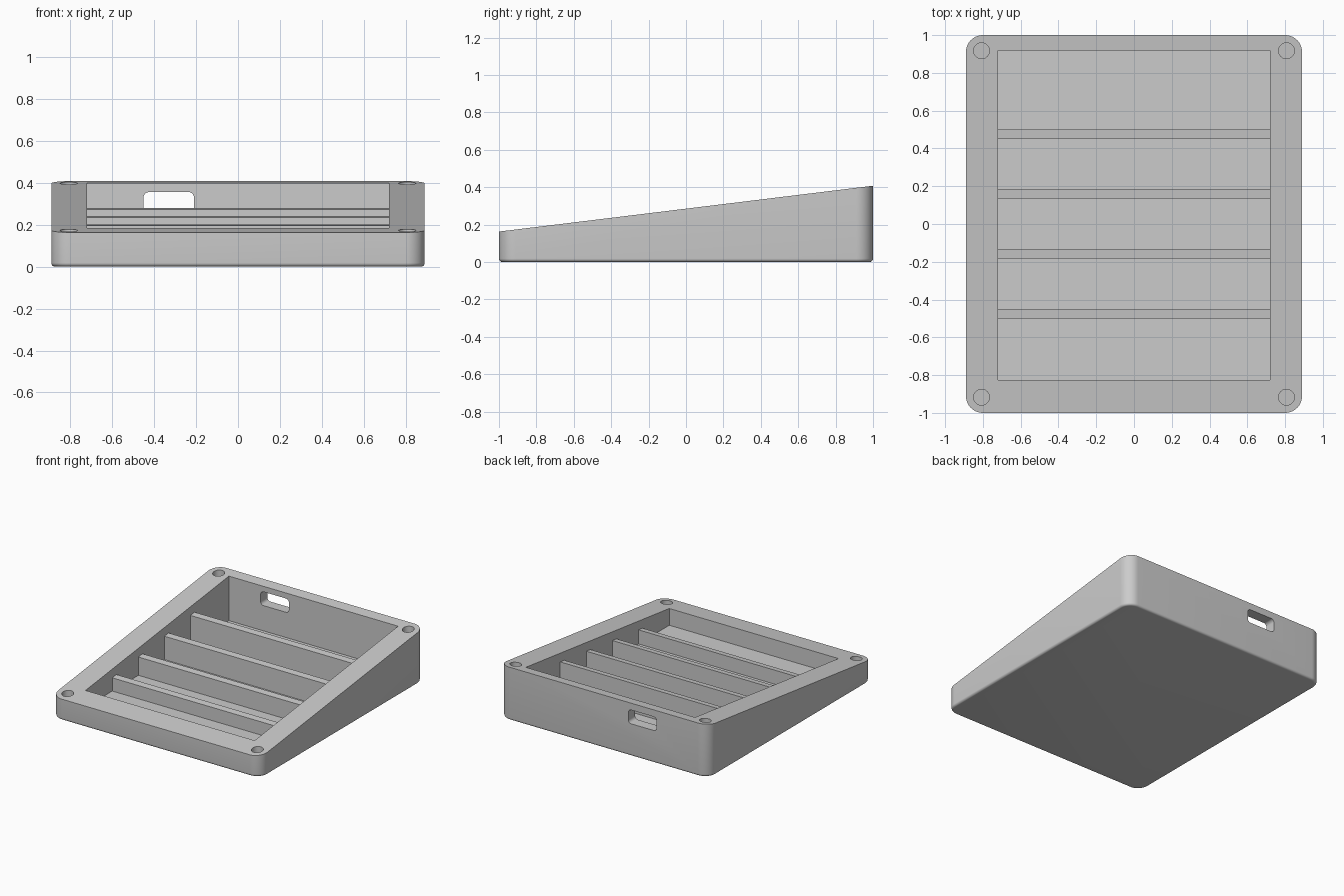
import bpy
import bmesh
from math import sin, cos, pi

cube = bpy.data.objects.get("Cube")
if cube:
    bpy.data.objects.remove(cube, do_unlink=True)

grey = bpy.data.materials.new("plain grey")
grey.use_nodes = True
grey.diffuse_color = (0.6, 0.6, 0.6, 1)
grey.node_tree.nodes["Principled BSDF"].inputs["Base Color"].default_value = (0.6, 0.6, 0.6, 1)

FLOOR = 0.055


def top(y, drop=0.0):
    """Height of the sloping top plane, lowered by drop."""
    return 0.285 + 0.1225 * y - drop


def rounded_rect(w, h, r, segs):
    """Outline of a rectangle with half sizes w, h and corner radius r."""
    pts = []
    for q, (sx, sy) in enumerate([(1, 1), (-1, 1), (-1, -1), (1, -1)]):
        for i in range(segs + 1):
            a = (q + i / segs) * pi / 2
            pts.append((sx * (w - r) + r * cos(a), sy * (h - r) + r * sin(a)))
    return pts


def box_outline(x0, x1, y0, y1):
    return [(x0, y0), (x1, y0), (x1, y1), (x0, y1)]


def loft(name, rings):
    """Closed solid through a stack of matching rings."""
    bm = bmesh.new()
    loops = [[bm.verts.new(p) for p in ring] for ring in rings]
    n = len(loops[0])
    for a, b in zip(loops, loops[1:]):
        for i in range(n):
            j = (i + 1) % n
            bm.faces.new((a[i], a[j], b[j], b[i]))
    bm.faces.new(loops[0][::-1])
    bm.faces.new(loops[-1])
    bmesh.ops.recalc_face_normals(bm, faces=bm.faces[:])
    mesh = bpy.data.meshes.new(name)
    bm.to_mesh(mesh)
    bm.free()
    mesh.materials.append(grey)
    ob = bpy.data.objects.new(name, mesh)
    bpy.context.collection.objects.link(ob)
    return ob


def prism(name, outline, low, high):
    """Upright prism whose ends follow the height functions low and high."""
    return loft(name, [[(x, y, f(y)) for x, y in outline] for f in (low, high)])


def cut(target, cutter):
    bpy.context.view_layer.objects.active = target
    mod = target.modifiers.new("cut", 'BOOLEAN')
    mod.operation = 'DIFFERENCE'
    mod.solver = 'EXACT'
    mod.object = cutter
    bpy.ops.object.modifier_apply(modifier=mod.name)
    bpy.data.objects.remove(cutter, do_unlink=True)


# Wedge body: rounded corners, small fillet round the base, sloping top
fillet, steps = 0.018, 6
rings = []
for k in range(steps + 1):
    a = k / steps * pi / 2
    inset = fillet * (1 - sin(a))
    z = fillet * (1 - cos(a))
    rings.append([(x, y, z) for x, y in
                  rounded_rect(0.89 - inset, 1 - inset, 0.09 - inset, 12)])
rings.append([(x, y, top(y)) for x, y in rounded_rect(0.89, 1, 0.09, 12)])
body = loft("tray_body", rings)

# Open compartment
cut(body, prism("cavity_cutter", box_outline(-0.72, 0.72, -0.825, 0.918),
                lambda y: FLOOR, lambda y: 0.6))

# Round sockets in the four corners of the rim
for sx in (-1, 1):
    for sy in (-1, 1):
        disc = [(sx * 0.807 + x, sy * 0.917 + y)
                for x, y in rounded_rect(0.042, 0.042, 0.042, 8)]
        # drop the doubled points where neighbouring arcs meet
        disc = [p for i, p in enumerate(disc) if i % 9 != 8]
        cut(body, prism("socket_cutter", disc,
                        lambda y: top(y, 0.1), lambda y: 0.6))

# Rounded cable slot through the back wall
slot = rounded_rect(0.12, 0.053, 0.025, 6)
cut(body, loft("slot_cutter", [[(x - 0.33, y, z + 0.302) for x, z in slot]
                               for y in (0.85, 1.1)]))

# Four cross ribs, their tops parallel to the rim
for i in range(4):
    y = -0.475 + i * 0.317
    prism(f"cross_rib_{i + 1}", box_outline(-0.73, 0.73, y - 0.025, y + 0.025),
          lambda y: FLOOR - 0.01, lambda y: top(y, 0.067))

# Smooth the rounded corners, keep the other edges sharp
bpy.ops.object.select_all(action='DESELECT')
body.select_set(True)
bpy.context.view_layer.objects.active = body
bpy.ops.object.shade_smooth_by_angle(angle=pi / 6)
